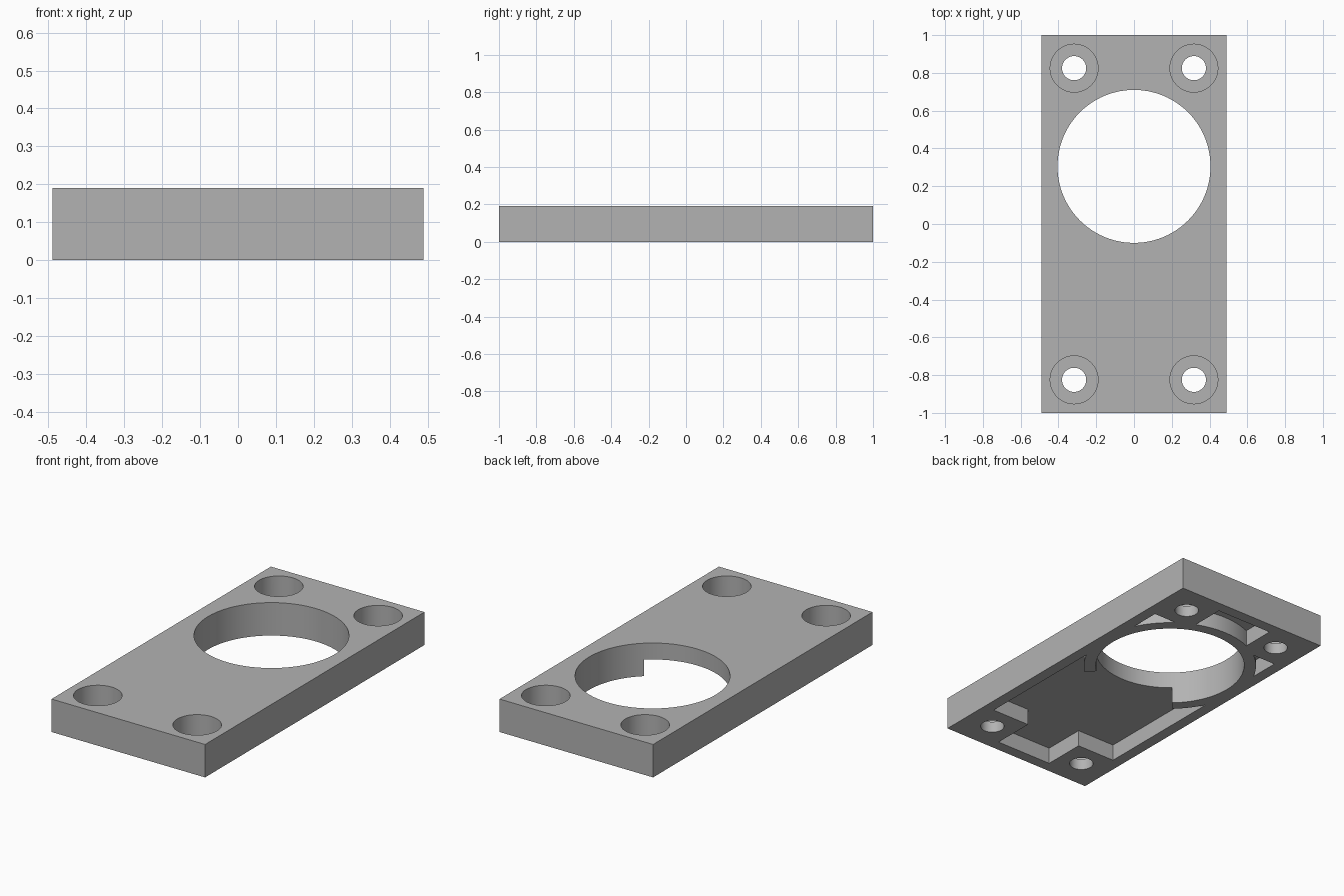
import bpy
import bmesh
from math import cos, sin, radians

cube = bpy.data.objects.get("Cube")
if cube:
    bpy.data.objects.remove(cube, do_unlink=True)

HALF_X, HALF_Y, THICK = 0.49, 1.0, 0.19
POCKET_TOP = 0.095            # depth of the recess in the underside
BORE_Y, BORE_R, COLLAR_R = 0.305, 0.405, 0.47
SCREW_X, SCREW_Y = 0.317, 0.825
OPENING = 41.5                # half angle of the gap in the collar


def arc(cx, cy, r, start=0, end=360, n=64):
    """Points along an arc; a full turn leaves out the repeated end point."""
    steps = n if end - start >= 360 else n - 1
    angles = [radians(start + (end - start) * i / steps) for i in range(n)]
    return [(cx + r * cos(a), cy + r * sin(a)) for a in angles]


def prism(name, outline, z0, z1):
    """Extrude a flat outline between two heights."""
    bm = bmesh.new()
    base = bm.faces.new([bm.verts.new((x, y, z0)) for x, y in outline])
    grown = bmesh.ops.extrude_face_region(bm, geom=[base])["geom"]
    top = [v for v in grown if isinstance(v, bmesh.types.BMVert)]
    bmesh.ops.translate(bm, verts=top, vec=(0, 0, z1 - z0))
    bmesh.ops.recalc_face_normals(bm, faces=bm.faces)
    mesh = bpy.data.meshes.new(name)
    bm.to_mesh(mesh)
    bm.free()
    obj = bpy.data.objects.new(name, mesh)
    bpy.context.collection.objects.link(obj)
    return obj


def cut(target, cutter):
    """Subtract the cutter and discard it."""
    mod = target.modifiers.new("cut", "BOOLEAN")
    mod.operation, mod.solver, mod.object = "DIFFERENCE", "EXACT", cutter
    bpy.context.view_layer.objects.active = target
    bpy.ops.object.modifier_apply(modifier=mod.name)
    bpy.data.objects.remove(cutter, do_unlink=True)


# Rectangular plate
plate = prism("mounting_plate",
              [(-HALF_X, -HALF_Y), (HALF_X, -HALF_Y), (HALF_X, HALF_Y), (-HALF_X, HALF_Y)],
              0, THICK)

# Underside recess: a rectangle with its corners left solid as screw pads
wide, narrow, pad_y, end_y = 0.425, 0.18, 0.685, 0.935
quarter = [(wide, pad_y), (narrow, pad_y), (narrow, end_y)]
right_side = [(x, -y) for x, y in reversed(quarter)] + quarter
left_side = [(-x, y) for x, y in reversed(right_side)]
recess = prism("recess_cutter", right_side + left_side, -0.1, POCKET_TOP)

# Collar around the bore stays solid except for the opening to the recess
collar = [(0, BORE_Y)] + arc(0, BORE_Y, COLLAR_R, OPENING - 90, 270 - OPENING, 80)
cut(recess, prism("collar_keeper", collar, -0.2, THICK))
cut(plate, recess)

# Large round bore
cut(plate, prism("bore_cutter", arc(0, BORE_Y, BORE_R, n=96), -0.1, THICK + 0.1))

# Counterbored screw holes in the four corners
for sx in (-1, 1):
    for sy in (-1, 1):
        x, y = sx * SCREW_X, sy * SCREW_Y
        cut(plate, prism("screw_cutter", arc(x, y, 0.064, n=48), -0.1, THICK + 0.1))
        cut(plate, prism("head_cutter", arc(x, y, 0.127, n=48), 0.065, THICK + 0.1))

# Plain grey finish
grey = bpy.data.materials.new("plain_grey")
grey.use_nodes = True
colour = (0.45, 0.45, 0.45, 1)
grey.diffuse_color = colour
grey.node_tree.nodes["Principled BSDF"].inputs["Base Color"].default_value = colour
plate.data.materials.clear()
plate.data.materials.append(grey)

bpy.ops.object.select_all(action="DESELECT")
plate.select_set(True)
bpy.context.view_layer.objects.active = plate
bpy.ops.object.shade_smooth_by_angle(angle=radians(30))
